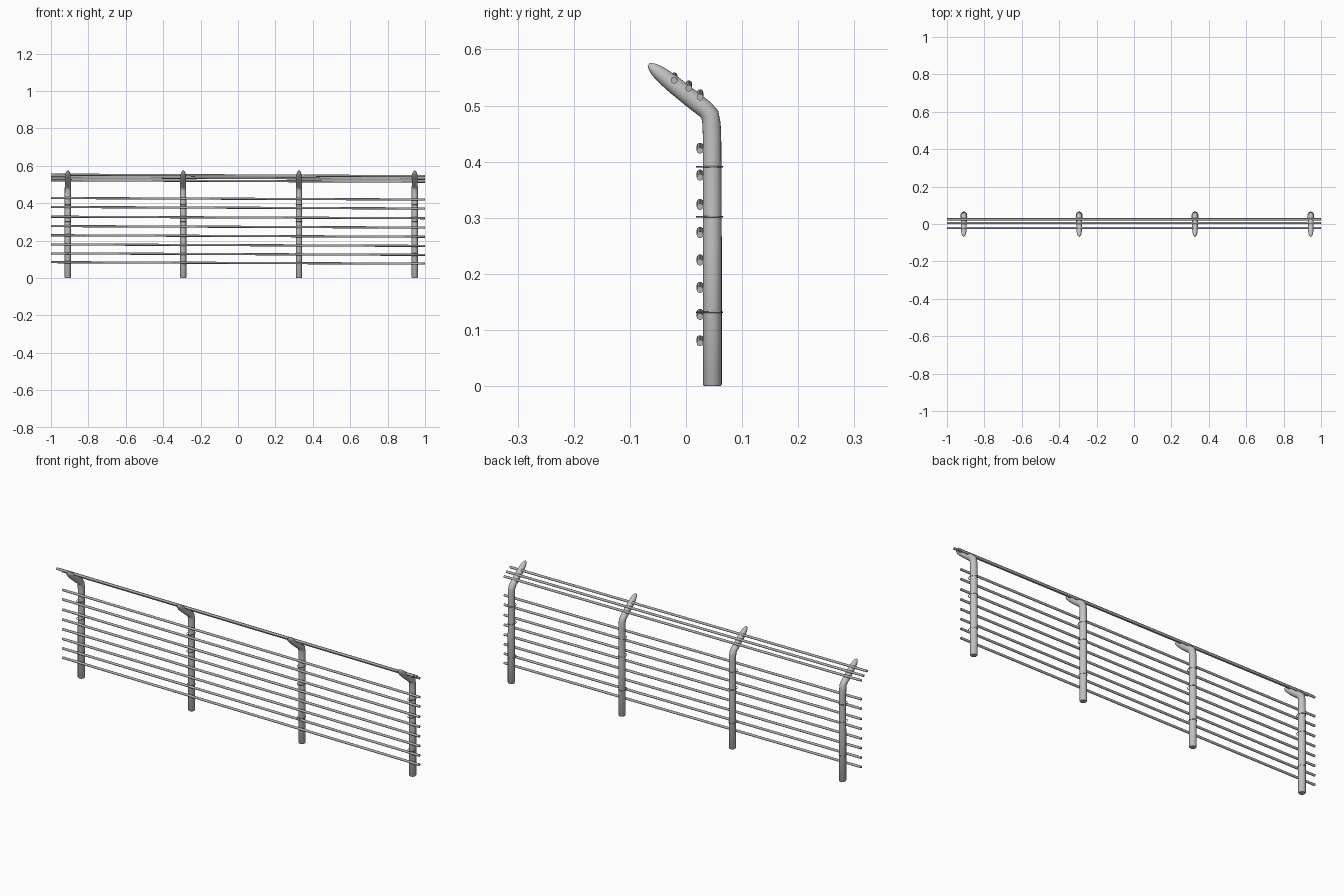
import bpy, bmesh, math
from mathutils import Vector

if "Cube" in bpy.data.objects:
    bpy.data.objects.remove(bpy.data.objects["Cube"])


def material(name, v):
    m = bpy.data.materials.new(name)
    m.diffuse_color = (v, v, v, 1)
    m.use_nodes = True
    m.node_tree.nodes["Principled BSDF"].inputs["Base Color"].default_value = m.diffuse_color
    return m


POST = material("post grey", 0.55)
WIRE = material("wire grey", 0.45)
TIE = material("tie grey", 0.3)


def sweep(name, path, sides, mat):
    """Tube through (point, radius) pairs, closed at both ends."""
    bm = bmesh.new()
    pts = [Vector(p) for p, _ in path]
    rings = []
    for i, (p, r) in enumerate(path):
        d = (pts[min(i + 1, len(pts) - 1)] - pts[max(i - 1, 0)]).normalized()
        side = Vector((0, 1, 0)) if abs(d.x) > 0.9 else Vector((1, 0, 0))
        up = d.cross(side).normalized()
        side = up.cross(d).normalized()
        rings.append([bm.verts.new(pts[i] + r * (math.cos(a) * side + math.sin(a) * up))
                      for a in (2 * math.pi * k / sides for k in range(sides))])
    for a, b in zip(rings, rings[1:]):
        for k in range(sides):
            n = (k + 1) % sides
            bm.faces.new((a[k], a[n], b[n], b[k]))
    bm.faces.new(rings[0])
    bm.faces.new(rings[-1])
    bmesh.ops.recalc_face_normals(bm, faces=bm.faces)
    for f in bm.faces:
        f.smooth = True
    me = bpy.data.meshes.new(name)
    bm.to_mesh(me)
    bm.free()
    me.materials.append(mat)
    ob = bpy.data.objects.new(name, me)
    bpy.context.collection.objects.link(ob)
    bpy.context.view_layer.objects.active = ob
    ob.select_set(True)
    bpy.ops.object.shade_smooth_by_angle(angle=math.radians(40))
    ob.select_set(False)
    return ob


# bent post outline: y, z, radius
PROFILE = [(.047, 0, .0145), (.047, .003, .0168), (.047, .25, .0168), (.0465, .44, .0163),
           (.0455, .468, .0163), (.0425, .484, .0163), (.034, .4935, .016),
           (.010, .512, .016), (-.020, .536, .0155), (-.040, .552, .014),
           (-.053, .5625, .0115), (-.061, .569, .008), (-.0665, .5735, .003)]

for i, x in enumerate((-.91, -.293, .326, .945)):
    sweep(f"post_{i+1}", [((x, y, z), r) for y, z, r in PROFILE], 20, POST)
    # thin tie loops round the post
    for j, z in enumerate((.132, .302, .391)):
        bpy.ops.mesh.primitive_torus_add(location=(x, .042, z), major_radius=.023,
                                         minor_radius=.0015, major_segments=24, minor_segments=6)
        ob = bpy.context.object
        ob.name = f"tie_{i+1}_{j+1}"
        ob.scale = (.76, 1, 1)
        ob.data.materials.append(TIE)
        bpy.ops.object.shade_smooth()
        ob.select_set(False)

# horizontal wires, slightly lower at the right end: y, z at right
ROWS = [(.025, z) for z in (.077, .124, .172, .221, .270, .320, .372, .420)]
ROWS += [(.025, .515), (.005, .531), (-.021, .545)]
for i, (y, z) in enumerate(ROWS):
    sweep(f"wire_{i+1}", [((-1, y, z + .008), .006), ((0, y, z + .004), .006),
                          ((1, y, z), .006)], 10, WIRE)
